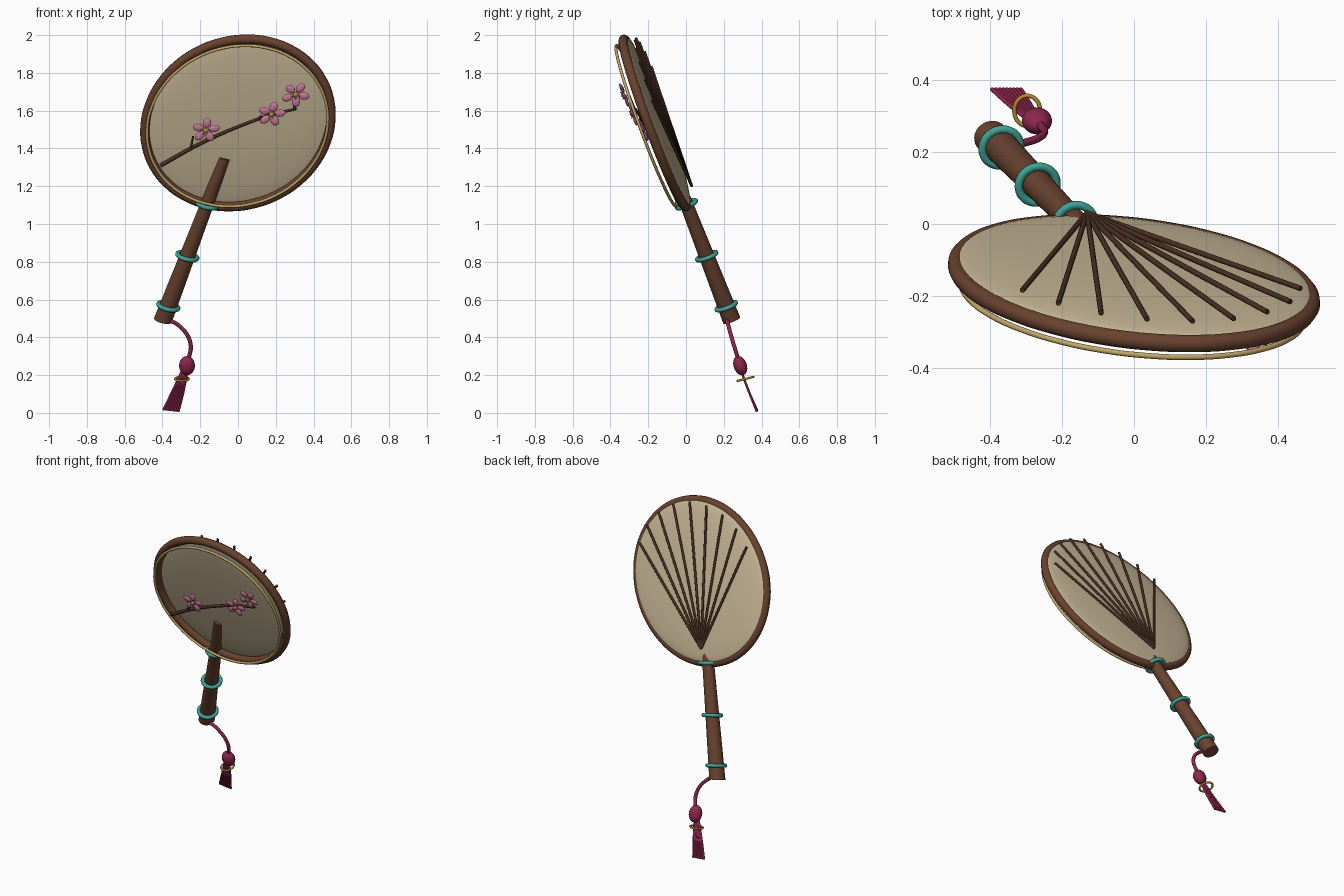
import bpy, bmesh
from math import sin, cos, pi, radians, sqrt
from mathutils import Matrix, Vector

cube = bpy.data.objects.get("Cube")
if cube:
    bpy.data.objects.remove(cube, do_unlink=True)


def material(name, rgb):
    m = bpy.data.materials.new(name)
    m.use_nodes = True
    m.diffuse_color = (*rgb, 1)
    m.node_tree.nodes["Principled BSDF"].inputs["Base Color"].default_value = (*rgb, 1)
    return m


WOOD = material("warm wood", (0.14, 0.055, 0.028))
DARK = material("dark wood", (0.065, 0.028, 0.015))
SILK = material("cream silk", (0.58, 0.48, 0.31))
TRIM = material("pale gold", (0.55, 0.38, 0.14))
GOLD = material("deep gold", (0.5, 0.27, 0.03))
JADE = material("jade", (0.05, 0.37, 0.31))
CORD = material("crimson cord", (0.27, 0.02, 0.075))
PINK = material("blossom pink", (0.68, 0.22, 0.38))

# Tilted fan frame: across, forward, and along the handle
CENTRE = Vector((0, -0.165, 1.535))
ACROSS = Vector((0.983, 0.006, -0.224))
FORWARD = Vector((-0.07, -0.94, -0.335))
ALONG = Vector((0.334, -0.342, 0.878))
FAN = Matrix((ACROSS, FORWARD, ALONG)).transposed().to_4x4()
FAN.translation = CENTRE


def fan(a, d, b):
    return FAN @ Vector((a, d, b))


def tube(name, points, radius, mat, closed=False, end=1.0):
    """Round tube through the points, tapering to the fraction end."""
    curve = bpy.data.curves.new(name, "CURVE")
    curve.dimensions = "3D"
    curve.bevel_depth = radius
    curve.bevel_resolution = 3
    curve.resolution_u = 6
    curve.use_fill_caps = True
    spline = curve.splines.new("BEZIER")
    spline.bezier_points.add(len(points) - 1)
    spline.use_cyclic_u = closed
    for i, (bp, p) in enumerate(zip(spline.bezier_points, points)):
        bp.co = p
        bp.handle_left_type = bp.handle_right_type = "AUTO"
        bp.radius = 1 + (end - 1) * i / (len(points) - 1)
    curve.materials.append(mat)
    obj = bpy.data.objects.new(name, curve)
    bpy.context.collection.objects.link(obj)
    return obj


def hoop(name, place, rx, ry, radius, mat, count=16):
    angles = [2 * pi * i / count for i in range(count)]
    return tube(name, [place(rx * cos(t), ry * sin(t)) for t in angles], radius, mat, True)


def solid(name, build, matrix, mat):
    bm = bmesh.new()
    build(bm)
    bmesh.ops.transform(bm, matrix=matrix, verts=bm.verts)
    bmesh.ops.recalc_face_normals(bm, faces=bm.faces)
    mesh = bpy.data.meshes.new(name)
    bm.to_mesh(mesh)
    bm.free()
    mesh.materials.append(mat)
    mesh.shade_smooth()
    mesh.set_sharp_from_angle(angle=radians(40))
    obj = bpy.data.objects.new(name, mesh)
    bpy.context.collection.objects.link(obj)
    return obj


def ball(name, matrix, size, mat, segments=24):
    def build(bm):
        bmesh.ops.create_uvsphere(bm, u_segments=segments, v_segments=segments // 2, radius=1)
    return solid(name, build, matrix @ Matrix.Diagonal((*size, 1)), mat)


# Silk panel, wooden rim and gold trim
to_front = Matrix.Rotation(pi / 2, 4, "X")
ball("silk_panel", FAN @ Matrix.Translation((0, -0.018, 0)) @ to_front,
     (0.475, 0.49, 0.035), SILK, 64)
hoop("rim", lambda a, b: fan(a, 0, b), 0.473, 0.49, 0.025, WOOD, 24)
hoop("gold_trim", lambda a, b: fan(a, 0.048, b), 0.46, 0.47, 0.008, TRIM, 24)

# Tapered handle with jade rings
BOTTOM, TIP = -1.19, -0.21


def handle_shape(bm):
    bmesh.ops.create_cone(bm, cap_ends=True, segments=32, radius1=0.048,
                          radius2=0.03, depth=TIP - BOTTOM)


solid("handle", handle_shape, FAN @ Matrix.Translation((0, 0, (BOTTOM + TIP) / 2)), WOOD)
for i, b in enumerate((-1.105, -0.803, -0.49)):
    hoop(f"jade_ring_{i + 1}", lambda x, y: fan(x, y, b), 0.053, 0.053, 0.012, JADE)

# Ribs fanning over the back
HUB = -0.404
for i in range(-4, 5):
    angle = radians(8.1 * i)
    length = 0.88 - 0.009 * i * i
    path = [fan(length * f * sin(angle), -0.061, HUB + length * f * cos(angle))
            for f in (0, 0.5, 1)]
    tube(f"rib_{i + 5}", path, 0.0075, DARK)

# Blossom branch with twigs
branch = [(-0.306, -0.315), (-0.152, -0.145), (0.014, 0.005), (0.14, 0.1), (0.26, 0.171)]
tube("branch", [fan(a, 0.05, b) for a, b in branch], 0.012, DARK, end=0.6)
twigs = [((-0.19, -0.18), (-0.2, -0.11)), ((0.08, 0.055), (0.1, 0.09)),
         ((0.25, 0.165), (0.228, 0.25))]
for i, ends in enumerate(twigs):
    tube(f"twig_{i + 1}", [fan(a, 0.055, b) for a, b in ends], 0.007, DARK, end=0.7)

# Five-petal blossoms
for k, (a, b, turn) in enumerate([(-0.15, -0.052, 100), (0.146, 0.12, 95), (0.228, 0.26, 75)]):
    place = FAN @ Matrix.Translation((a, 0.08, b))
    for i in range(5):
        spin = Matrix.Rotation(radians(-turn - 72 * i), 4, "Y")
        ball(f"blossom_{k + 1}_petal_{i + 1}", place @ spin @ Matrix.Translation((0.043, 0, 0)),
             (0.029, 0.008, 0.021), PINK, 16)
        dot = place @ spin @ Matrix.Translation((0.02, 0.012, 0))
        ball(f"blossom_{k + 1}_stamen_{i + 1}", dot, (0.004, 0.004, 0.004), GOLD, 8)
    ball(f"blossom_{k + 1}_centre", place @ Matrix.Translation((0, 0.005, 0)),
         (0.014, 0.01, 0.014), GOLD, 16)

# Hanging cord, bead and gold ring
tube("tassel_cord", [Vector(p) for p in ((-0.385, 0.215, 0.5), (-0.31, 0.225, 0.46),
     (-0.252, 0.25, 0.37), (-0.265, 0.282, 0.27))], 0.011, CORD)
lean = Matrix.Translation((-0.27, 0.287, 0.25)) @ Matrix.Rotation(radians(20), 4, "X")
ball("tassel_bead", lean, (0.042, 0.035, 0.053), CORD)
hoop("tassel_ring", lambda x, y: Vector((-0.297 + x, 0.315 + y, 0.18 + 0.25 * y)),
     0.036, 0.042, 0.006, GOLD)

# Tassel strands spreading downward
for i in range(9):
    f = i / 8
    top = Vector((-0.3 + 0.03 * f, 0.295, 0.215))
    mid = Vector((-0.345 + 0.058 * f, 0.33, 0.12))
    low = Vector((-0.395 + 0.08 * f, 0.375, 0.016 - 0.009 * f))
    tube(f"tassel_strand_{i + 1}", [top, mid, low], 0.006, CORD)
